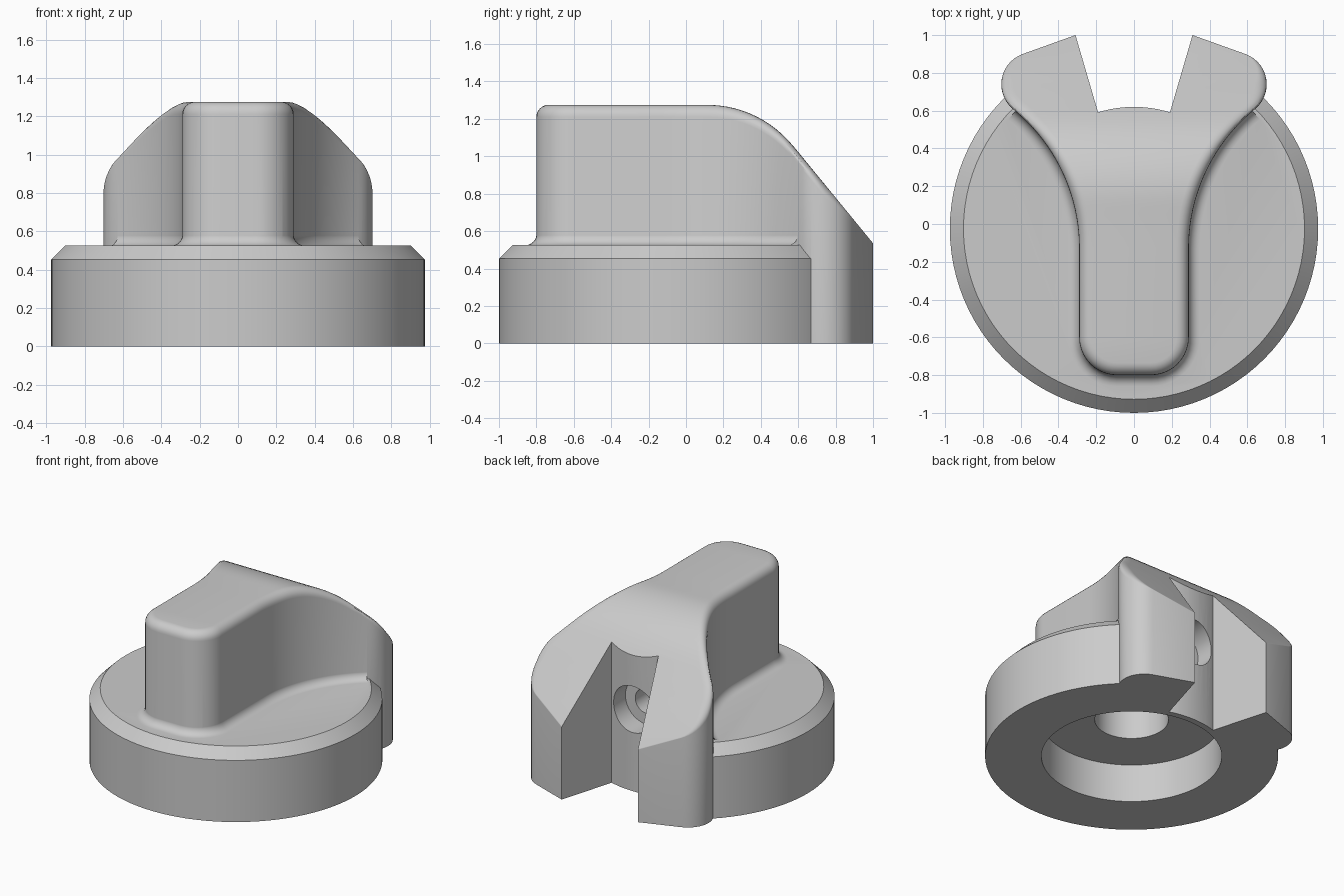
import bpy, bmesh, math
from mathutils import Vector, Matrix

if "Cube" in bpy.data.objects:
    bpy.data.objects.remove(bpy.data.objects["Cube"])

AXIS_Y = -0.025      # centre line of the round base
TOP = 1.275          # height of the flat grip top
BASE_TOP = 0.525

grey = bpy.data.materials.new("plain_grey")
grey.use_nodes = True
grey.diffuse_color = (0.6, 0.6, 0.6, 1)
grey.node_tree.nodes["Principled BSDF"].inputs["Base Color"].default_value = (0.6, 0.6, 0.6, 1)


def finish(name, bm):
    bmesh.ops.recalc_face_normals(bm, faces=bm.faces[:])
    mesh = bpy.data.meshes.new(name)
    bm.to_mesh(mesh)
    bm.free()
    mesh.materials.append(grey)
    obj = bpy.data.objects.new(name, mesh)
    bpy.context.collection.objects.link(obj)
    return obj


def cylinder(name, radius, start, end, chamfer=0, matrix=None):
    """Cylinder along z from start to end, optionally chamfered at the top."""
    bm = bmesh.new()
    bmesh.ops.create_cone(bm, cap_ends=True, segments=96, radius1=radius, radius2=radius,
                          depth=end - start, matrix=Matrix.Translation((0, 0, (start + end) / 2)))
    if chamfer:
        rim = [e for e in bm.edges if all(v.co.z > end - 0.001 for v in e.verts)]
        bmesh.ops.bevel(bm, geom=rim, offset=chamfer, segments=1, affect='EDGES')
    bm.transform(matrix or Matrix.Translation((0, AXIS_Y, 0)))
    return finish(name, bm)


def loft(name, halves):
    """Solid through mirrored rings; each ring is given by its +x half, front to back."""
    bm = bmesh.new()
    rings = []
    for half in halves:
        ring = half + [Vector((-p.x, p.y, p.z)) for p in reversed(half)]
        rings.append([bm.verts.new(p) for p in ring])
    n = len(rings[0])
    for low, high in zip(rings, rings[1:]):
        for i in range(n):
            j = (i + 1) % n
            bm.faces.new((low[i], low[j], high[j], high[i]))
    for ring in (rings[0], rings[-1]):
        for i in range(n // 2 - 1):
            bm.faces.new((ring[i], ring[i + 1], ring[n - 2 - i], ring[n - 1 - i]))
    return finish(name, bm)


def combine(target, other, operation):
    mod = target.modifiers.new(operation.lower(), 'BOOLEAN')
    mod.operation, mod.object, mod.solver = operation, other, 'EXACT'
    bpy.context.view_layer.objects.active = target
    bpy.ops.object.modifier_apply(modifier=mod.name)
    bpy.data.objects.remove(other)


def round_corner(before, corner, after, radius, steps):
    """Points of an arc of the given radius, tangent to both sides of a corner."""
    a, b = (before - corner).normalized(), (after - corner).normalized()
    half_angle = a.angle(b) / 2
    centre = corner + (a + b).normalized() * radius / math.sin(half_angle)
    reach = radius / math.tan(half_angle)
    start, end = (corner + side * reach - centre for side in (a, b))
    turn = math.pi - 2 * half_angle
    points = []
    for i in range(steps + 1):
        t = turn * i / steps
        points.append(centre + (start * math.sin(turn - t) + end * math.sin(t)) / math.sin(turn))
    return points


def grip_height(y):
    """Flat top, rolling over into a straight back slope."""
    bend, radius = 0.113, 0.59
    if y < bend:
        return TOP
    if y > 0.57:
        return 0.535 + 1.22 * (1 - y)
    return TOP - radius + math.sqrt(radius ** 2 - (y - bend) ** 2)


# Half outline of the grip: nose, flared waist, rounded arm end
corners = [Vector(c) for c in ((0, -0.80, 0), (0.29, -0.80, 0), (0.29, 0.313, 0),
                               (0.868, 0.80, 0), (0.31, 1.0, 0))]
outline = []
for i, radius, steps in ((1, 0.2, 10), (2, 0.95, 20), (3, 0.17, 14)):
    outline += round_corner(corners[i - 1], corners[i], corners[i + 1], radius, steps)
outline.append(corners[-1])


def offset(points, distances):
    """Shift points outward by the given distances."""
    moved = []
    for i, p in enumerate(points):
        before = points[i - 1] if i else p - Vector((0.1, 0, 0))
        after = points[min(i + 1, len(points) - 1)]
        t = ((p - before).normalized() + (after - p).normalized()).normalized()
        moved.append(p + Vector((t.y, -t.x, 0)) * distances[i])
    return moved


# Grip with a rolled upper edge that fades out towards the back
edge = [0.065 * min(1, max(0.05, (0.9 - p.y) / 0.15)) for p in outline]
rings = [[p.copy() for p in outline]]
for k in range(7):
    angle = math.pi / 2 * k / 6
    ring = offset(outline, [-r * (1 - math.cos(angle)) for r in edge])
    for p, r in zip(ring, edge):
        p.z = grip_height(p.y) - r * (1 - math.sin(angle))
    rings.append(ring)
grip = loft("grip", rings)

# Concave fillet where the grip meets the base
foot = [p for p in outline if p.y < 0.6]
rings = []
for k in range(7):
    angle = math.pi / 2 * k / 6
    ring = offset(foot, [0.06 * (1 - math.sin(angle)) - 0.001] * len(foot))
    for p in ring:
        p.z = BASE_TOP + 0.06 * (1 - math.cos(angle))
    rings.append(ring)
rings.insert(0, [Vector((p.x, p.y, BASE_TOP - 0.05)) for p in rings[0]])
fillet = loft("grip_fillet", rings)

# Body
knob = cylinder("knob", 0.975, 0, BASE_TOP, chamfer=0.072)
combine(knob, grip, 'UNION')
combine(knob, fillet, 'UNION')

# Wedge-shaped notch with a curved inner wall
notch = loft("notch", [[Vector((0.149, 0.45, z)), Vector((0.339, 1.1, z))] for z in (-0.1, 1.6)])
combine(notch, cylinder("notch_wall", 0.645, -0.2, 1.7), 'DIFFERENCE')
combine(knob, notch, 'DIFFERENCE')

# Underside recess and shaft hole
combine(knob, cylinder("recess", 0.6, -0.1, 0.28), 'DIFFERENCE')
combine(knob, cylinder("shaft_hole", 0.245, 0.2, 1.0), 'DIFFERENCE')

# Screw hole and its wider seat, running in from the notch
along_y = Matrix.Translation((0, 0, 0.6)) @ Matrix.Rotation(-math.pi / 2, 4, 'X')
combine(knob, cylinder("screw_seat", 0.17, 0.46, 0.7, matrix=along_y), 'DIFFERENCE')
combine(knob, cylinder("screw_hole", 0.09, 0.05, 0.6, matrix=along_y), 'DIFFERENCE')

bpy.ops.object.select_all(action='DESELECT')
knob.select_set(True)
bpy.context.view_layer.objects.active = knob
bpy.ops.object.shade_smooth_by_angle(angle=math.radians(28))
